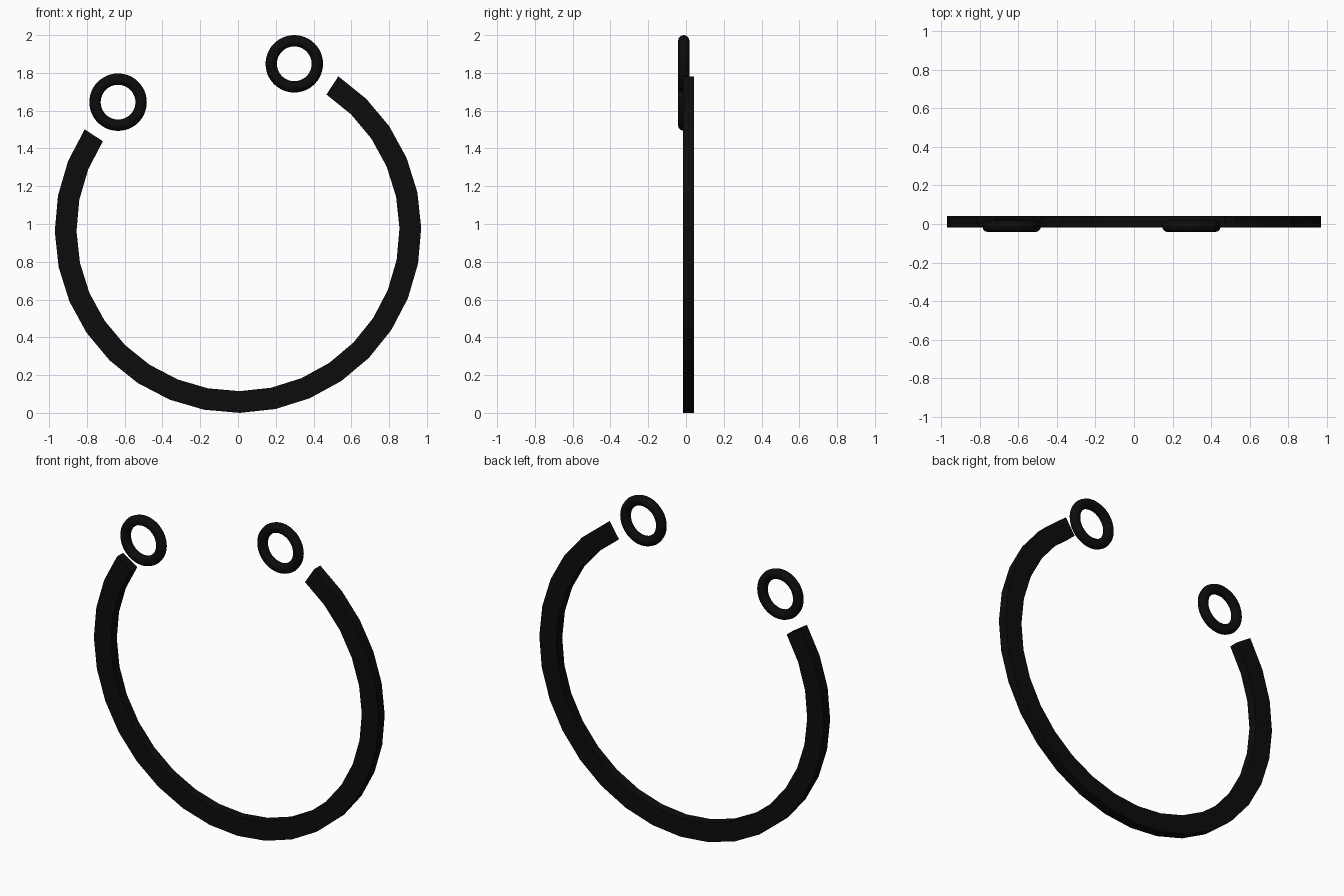
import bpy, bmesh, math
from mathutils import Vector

if "Cube" in bpy.data.objects:
    bpy.data.objects.remove(bpy.data.objects["Cube"])

black = bpy.data.materials.new("black")
black.diffuse_color = (0.0035, 0.0035, 0.0035, 1)
black.use_nodes = True
black.node_tree.nodes["Principled BSDF"].inputs["Base Color"].default_value = black.diffuse_color


def finish(name, bm):
    bmesh.ops.recalc_face_normals(bm, faces=bm.faces)
    me = bpy.data.meshes.new(name)
    bm.to_mesh(me)
    bm.free()
    me.materials.append(black)
    ob = bpy.data.objects.new(name, me)
    bpy.context.collection.objects.link(ob)
    return ob


def sweep(name, center, profile, start, step, count, closed):
    """Sweep a (radius, y) profile around the y axis."""
    bm = bmesh.new()
    rings = []
    for i in range(count if closed else count + 1):
        a = math.radians(start + step * i)
        rings.append([bm.verts.new(Vector((r * math.cos(a), y, r * math.sin(a))) + Vector(center))
                      for r, y in profile])
    n = len(profile)
    for i in range(count):
        a, b = rings[i], rings[(i + 1) % len(rings)]
        for j in range(n):
            k = (j + 1) % n
            bm.faces.new((a[j], a[k], b[k], b[j]))
    if not closed:
        bm.faces.new(rings[0])
        bm.faces.new(rings[-1])
    return finish(name, bm)


# open band: three quarters of a circle in 24 flat segments
band = [(0.855, -0.017), (0.97, -0.017), (0.97, 0.042), (0.855, 0.042)]
sweep("open_band", (0, 0, 0.97), band, 146.8, 11.25, 24, False)

# small smooth end rings
tube = [(0.122 + 0.03 * math.cos(math.tau * j / 12), 0.03 * math.sin(math.tau * j / 12)) for j in range(12)]
for name, x, z in (("left_end_ring", -0.635, 1.645), ("right_end_ring", 0.298, 1.848)):
    ob = sweep(name, (x, -0.012, z), tube, 0, 7.5, 48, True)
    for p in ob.data.polygons:
        p.use_smooth = True
